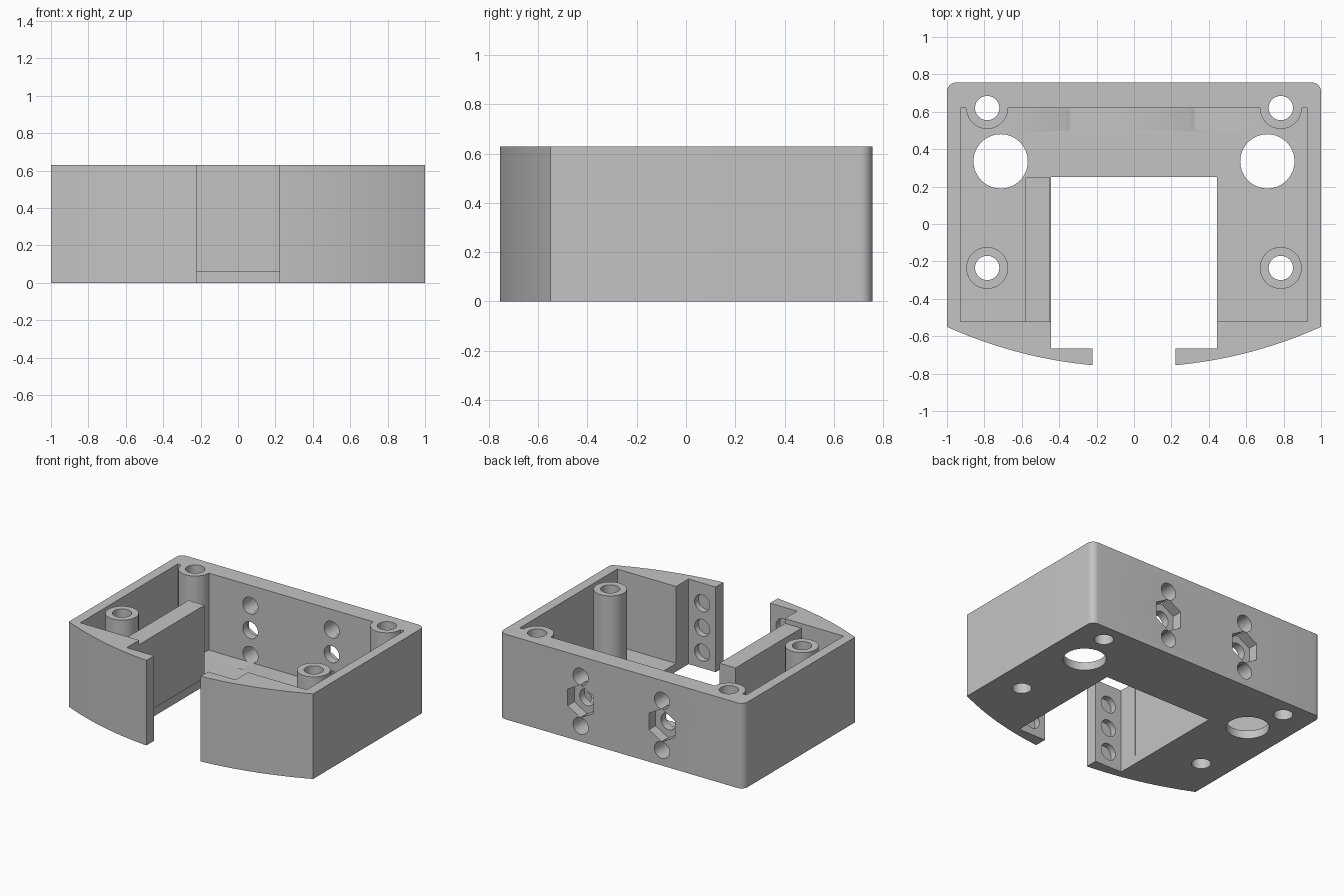
import bpy
import bmesh
from math import sin, cos, pi, radians
from mathutils import Matrix

if "Cube" in bpy.data.objects:
    bpy.data.objects.remove(bpy.data.objects["Cube"], do_unlink=True)

grey = bpy.data.materials.new("plain_grey")
grey.use_nodes = True
colour = (0.55, 0.55, 0.55, 1)
grey.diffuse_color = colour
grey.node_tree.nodes["Principled BSDF"].inputs["Base Color"].default_value = colour

HEIGHT, FLOOR = 0.63, 0.06
FRONT, BACK = -0.765, 0.757
UP = Matrix.Identity(4)
ALONG_Y = Matrix.Rotation(radians(90), 4, 'X')


def prism(name, points, low, high, turn=UP):
    """Extrude a closed outline from low to high."""
    bm = bmesh.new()
    face = bm.faces.new([bm.verts.new((x, y, low)) for x, y in points])
    out = bmesh.ops.extrude_face_region(bm, geom=[face])
    top = [v for v in out["geom"] if isinstance(v, bmesh.types.BMVert)]
    bmesh.ops.translate(bm, verts=top, vec=(0, 0, high - low))
    bmesh.ops.transform(bm, matrix=turn, verts=bm.verts)
    bmesh.ops.recalc_face_normals(bm, faces=bm.faces)
    mesh = bpy.data.meshes.new(name)
    bm.to_mesh(mesh)
    bm.free()
    mesh.materials.append(grey)
    obj = bpy.data.objects.new(name, mesh)
    bpy.context.collection.objects.link(obj)
    return obj


def rect(x0, x1, y0, y1):
    return [(x0, y0), (x1, y0), (x1, y1), (x0, y1)]


def arc(x, y, r, start, end, n):
    angles = [radians(start + (end - start) * i / n) for i in range(n + 1)]
    return [(x + r * cos(a), y + r * sin(a)) for a in angles]


def circle(x, y, r, n=40):
    return arc(x, y, r, 90, 450, n)[:-1]


def cut(target, cutter):
    """Subtract the cutter from the target and discard it."""
    cutter.hide_render = True
    mod = target.modifiers.new("cut", 'BOOLEAN')
    mod.operation = 'DIFFERENCE'
    mod.solver = 'EXACT'
    mod.object = cutter
    bpy.context.view_layer.objects.active = target
    bpy.ops.object.modifier_apply(modifier=mod.name)
    bpy.data.objects.remove(cutter, do_unlink=True)


# Housing block: bowed front, rounded back corners
bow = 2.43
half = 24.3
outline = arc(0, FRONT + bow, bow, 270 - half, 270 + half, 32)
outline[0], outline[-1] = (-1, -0.55), (1, -0.55)
r = 0.05
outline += arc(1 - r, BACK - r, r, 0, 90, 8)
outline += arc(r - 1, BACK - r, r, 90, 180, 8)
housing = prism("housing", outline, 0, HEIGHT)

# Hollow interior, leaving the four screw posts standing
posts = [(s * 0.785, y) for s in (-1, 1) for y in (-0.235, 0.62)]
cavity = prism("cavity", rect(-0.927, 0.927, -0.52, 0.62), FLOOR, 0.8)
for x, y in posts:
    cut(cavity, prism("post_core", circle(x, y, 0.112), 0, 1))
cut(housing, cavity)

# Central opening and front slot
cut(housing, prism("opening", rect(-0.445, 0.445, -0.665, 0.25), -0.1, 1))
cut(housing, prism("slot", rect(-0.222, 0.222, -1, -0.5), -0.1, 1))

# Screw holes through the posts, and large cable holes in the floor
for x, y in posts:
    cut(housing, prism("screw_hole", circle(x, y, 0.065), -0.1, 1))
for s in (-1, 1):
    cut(housing, prism("cable_hole", circle(s * 0.713, 0.335, 0.145, 56), -0.1, 0.3))

# Columns of holes in the back wall, blind holes in the front flaps, nut pockets
for x in (-0.333, 0.333):
    for z in (0.115, 0.298, 0.48):
        cut(housing, prism("back_hole", circle(x, z, 0.062, 32), -0.9, -0.5, ALONG_Y))
        cut(housing, prism("flap_hole", circle(x, z, 0.062, 32), 0.6, 0.71, ALONG_Y))
    cut(housing, prism("nut_pocket", circle(x, 0.298, 0.122, 6), -0.9, -0.68, ALONG_Y))

# Upright rib along one side of the opening
rib = prism("inner_rib", rect(-0.58, -0.448, -0.53, 0.249), FLOOR - 0.02, 0.595)

for obj in (housing, rib):
    obj.data.shade_smooth()
    obj.data.set_sharp_from_angle(angle=radians(30))
